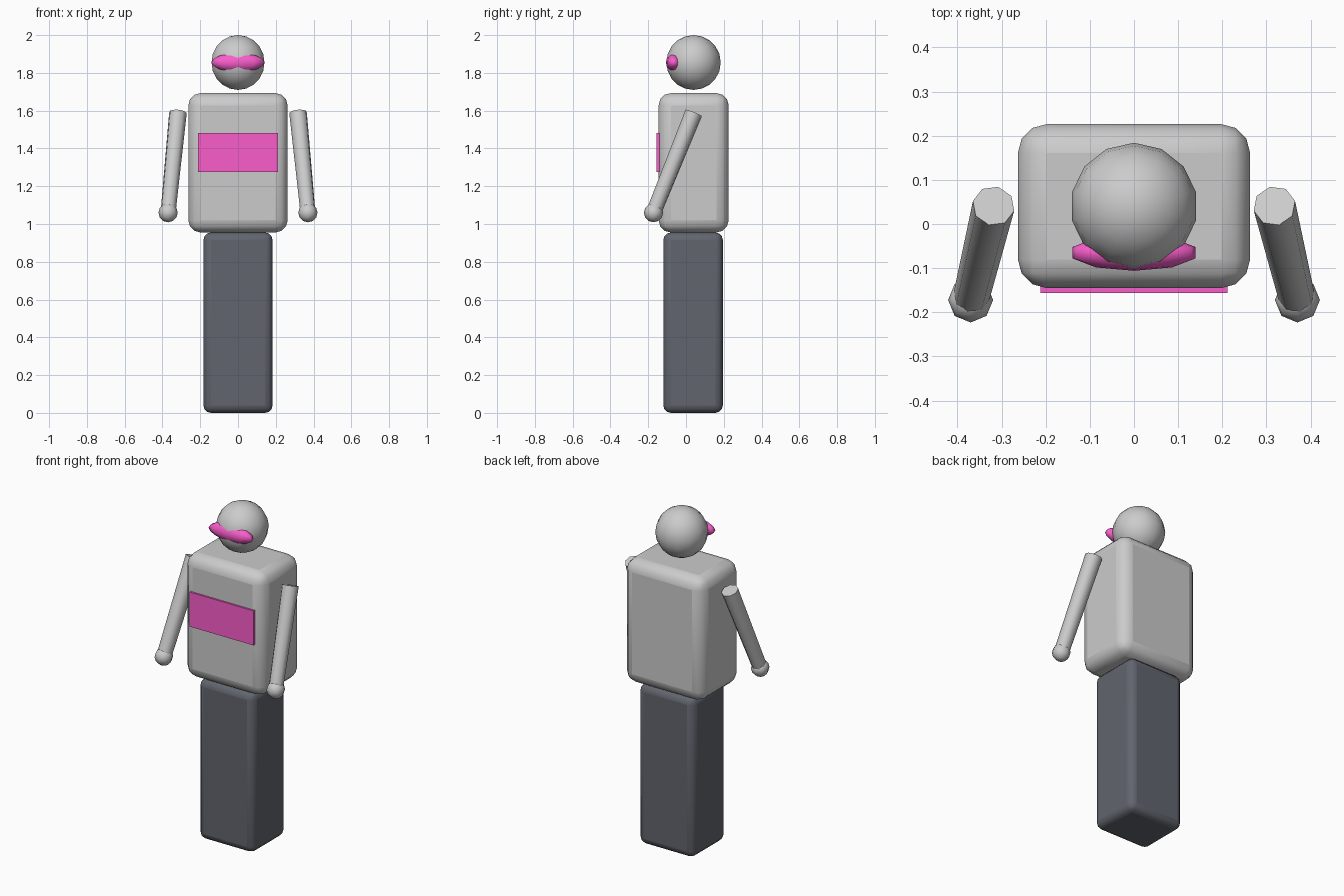
import bpy
import math
from mathutils import Vector, Matrix

if "Cube" in bpy.data.objects:
    bpy.data.objects.remove(bpy.data.objects["Cube"])


def material(name, rgb):
    m = bpy.data.materials.new(name)
    m.diffuse_color = (*rgb, 1)
    m.use_nodes = True
    m.node_tree.nodes["Principled BSDF"].inputs["Base Color"].default_value = m.diffuse_color
    return m


pink = material("pink", (0.95, 0.11, 0.6))
dark = material("dark_grey", (0.12, 0.13, 0.155))


def finish(name, mat=None, angle=40):
    ob = bpy.context.object
    ob.name = name
    if mat:
        ob.data.materials.append(mat)
    bpy.ops.object.transform_apply(location=False, rotation=False, scale=True)
    bpy.ops.object.shade_smooth_by_angle(angle=math.radians(angle))
    return ob


def box(name, lo, hi, bevel=0, mat=None):
    lo, hi = Vector(lo), Vector(hi)
    bpy.ops.mesh.primitive_cube_add(size=1, location=(lo + hi) / 2)
    bpy.context.object.scale = hi - lo
    ob = finish(name, mat)
    if bevel:
        mod = ob.modifiers.new("round_edges", 'BEVEL')
        mod.width = bevel
        mod.segments = 3
        bpy.ops.object.modifier_apply(modifier=mod.name)
        bpy.ops.object.shade_smooth_by_angle(angle=math.radians(40))


def ball(name, loc, radii, segments, rings, mat=None):
    bpy.ops.mesh.primitive_uv_sphere_add(segments=segments, ring_count=rings,
                                         radius=1, location=loc)
    bpy.context.object.scale = radii
    finish(name, mat, 75)


# Body blocks and chest panel
box("legs", (-0.183, -0.12, 0), (0.183, 0.195, 0.955), 0.04, dark)
box("torso", (-0.263, -0.145, 0.955), (0.263, 0.226, 1.693), 0.065)
box("chest_panel", (-0.212, -0.156, 1.275), (0.212, -0.13, 1.481), 0, pink)

# Head with visor
ball("head", (0, 0.04, 1.855), (0.144, 0.144, 0.145), 14, 10)
ball("visor", (0, -0.065, 1.855), (0.147, 0.041, 0.05), 10, 8, pink)

# Arms and hands, one per side
for side, label in ((1, "left"), (-1, "right")):
    shoulder = Vector((side * 0.318, 0.041, 1.588))
    wrist = Vector((side * 0.37, -0.172, 1.06))
    axis = shoulder - wrist
    bpy.ops.mesh.primitive_cone_add(vertices=8, radius1=0.041, radius2=0.048,
                                    depth=axis.length, location=(shoulder + wrist) / 2)
    bpy.context.object.rotation_euler = axis.to_track_quat('Z', 'Y').to_euler()
    finish(label + "_arm", None, 50)
    ball(label + "_hand", wrist, (0.051,) * 3, 8, 6)
